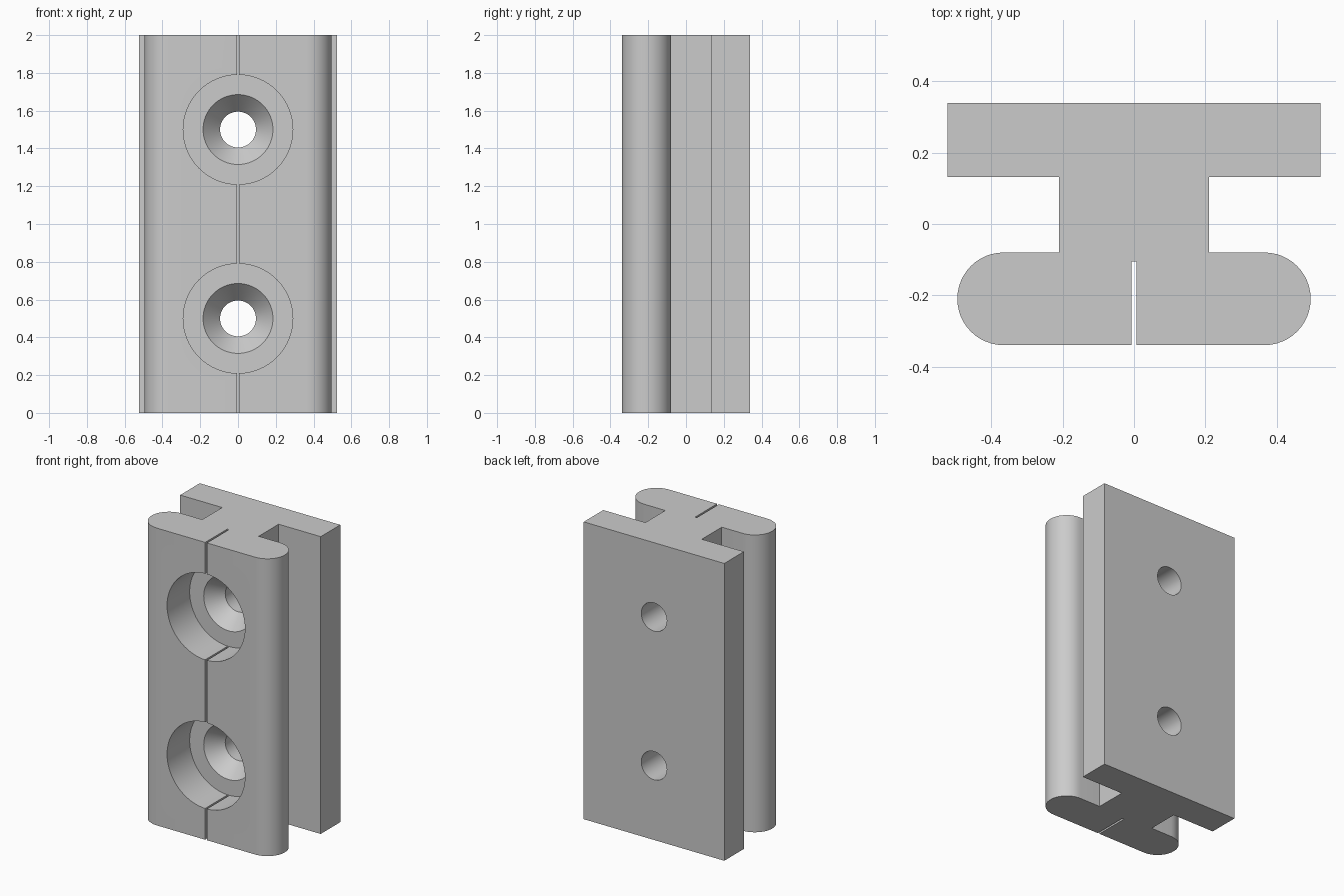
import bpy, bmesh, math

cube = bpy.data.objects.get("Cube")
if cube:
    bpy.data.objects.remove(cube, do_unlink=True)

HEIGHT = 2.0
HOLE_HEIGHTS = (0.5, 1.5)

grey = bpy.data.materials.new("plain grey")
grey.use_nodes = True
colour = (0.6, 0.6, 0.6, 1)
grey.diffuse_color = colour
grey.node_tree.nodes["Principled BSDF"].inputs["Base Color"].default_value = colour


def new_object(name, bm):
    bmesh.ops.recalc_face_normals(bm, faces=bm.faces)
    mesh = bpy.data.meshes.new(name)
    bm.to_mesh(mesh)
    bm.free()
    mesh.materials.append(grey)
    obj = bpy.data.objects.new(name, mesh)
    bpy.context.collection.objects.link(obj)
    return obj


# Right half of the section: slot, rounded flange, neck, back plate
radius, arc_x, arc_y = 0.13, 0.366, -0.21
half = [(0.0065, -0.105), (0.0065, -0.34)]
for i in range(25):
    a = math.radians(-90 + 180 * i / 24)
    half.append((arc_x + radius * math.cos(a), arc_y + radius * math.sin(a)))
half += [(0.21, -0.08), (0.21, 0.132), (0.523, 0.132), (0.523, 0.34)]
outline = half + [(-x, y) for x, y in reversed(half)]

# Extrude the section to full height
bm = bmesh.new()
face = bm.faces.new([bm.verts.new((x, y, 0)) for x, y in outline])
top = bmesh.ops.extrude_face_region(bm, geom=[face])
bmesh.ops.translate(bm, vec=(0, 0, HEIGHT),
                    verts=[v for v in top["geom"] if isinstance(v, bmesh.types.BMVert)])
body = new_object("clamp_body", bm)


# Stepped screw hole: counterbore, countersink, through hole (y, radius)
hole_profile = [(-0.5, 0.29), (-0.1, 0.29), (-0.1, 0.185), (0.0, 0.095), (0.5, 0.095)]


def hole_cutter(z, sides=64):
    bm = bmesh.new()
    rings = []
    for y, r in hole_profile:
        rings.append([bm.verts.new((r * math.cos(2 * math.pi * i / sides), y,
                                    z + r * math.sin(2 * math.pi * i / sides)))
                      for i in range(sides)])
    for a, b in zip(rings, rings[1:]):
        for i in range(sides):
            j = (i + 1) % sides
            bm.faces.new((a[i], a[j], b[j], b[i]))
    bm.faces.new(rings[0])
    bm.faces.new(rings[-1])
    cutter = new_object("hole_cutter", bm)
    cutter.hide_render = True
    return cutter


# Cut the holes and discard the cutters
bpy.ops.object.select_all(action="DESELECT")
bpy.context.view_layer.objects.active = body
body.select_set(True)
for z in HOLE_HEIGHTS:
    cutter = hole_cutter(z)
    mod = body.modifiers.new("screw_hole", "BOOLEAN")
    mod.operation = "DIFFERENCE"
    mod.solver = "EXACT"
    mod.object = cutter
    bpy.ops.object.modifier_apply(modifier=mod.name)
    bpy.data.objects.remove(cutter, do_unlink=True)

bpy.ops.object.shade_smooth_by_angle(angle=math.radians(30))
